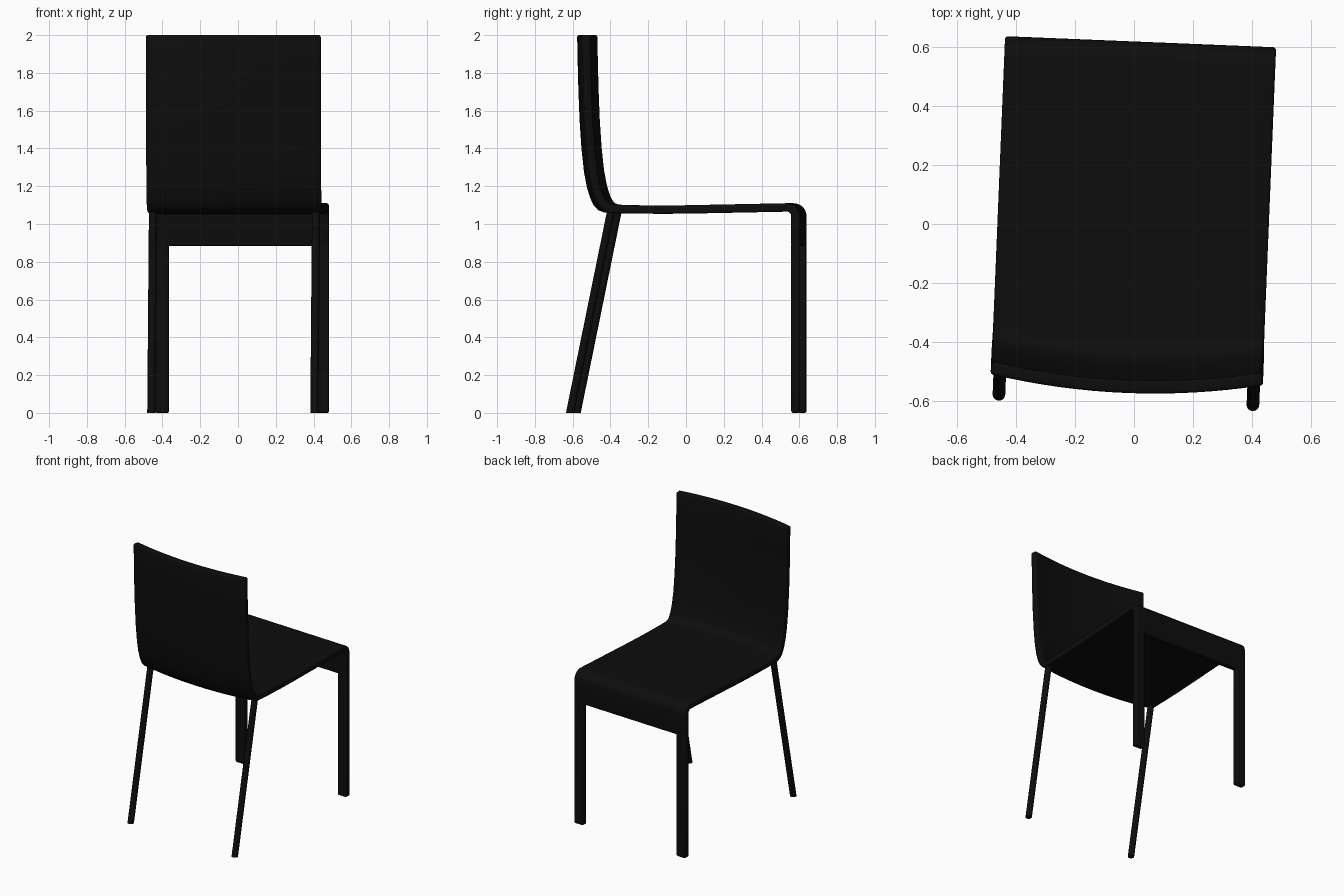
import bpy, bmesh, math

if "Cube" in bpy.data.objects:
    bpy.data.objects.remove(bpy.data.objects["Cube"])

YAW = math.radians(-2.35)      # the whole chair is turned slightly
HALF_W, THICK = 0.461, 0.044

black = bpy.data.materials.new("black")
black.diffuse_color = (0.004, 0.004, 0.004, 1)
black.use_nodes = True
black.node_tree.nodes["Principled BSDF"].inputs["Base Color"].default_value = black.diffuse_color


def finish(bm, name, bevel=0.0, solid=False):
    bmesh.ops.recalc_face_normals(bm, faces=bm.faces)
    me = bpy.data.meshes.new(name)
    bm.to_mesh(me)
    bm.free()
    ob = bpy.data.objects.new(name, me)
    bpy.context.collection.objects.link(ob)
    me.materials.append(black)
    ob.rotation_euler.z = YAW
    ob.location.x = -0.003
    if solid:
        m = ob.modifiers.new("thickness", 'SOLIDIFY')
        m.thickness, m.offset, m.use_even_offset = THICK, 0, True
    if bevel:
        m = ob.modifiers.new("soft edges", 'BEVEL')
        m.width, m.segments = bevel, 3
        m.limit_method, m.angle_limit = 'ANGLE', math.radians(50)
    bpy.context.view_layer.objects.active = ob
    ob.select_set(True)
    bpy.ops.object.shade_smooth_by_angle(angle=math.radians(40))
    ob.select_set(False)
    return ob


def arc(cy, cz, r, a0, a1, n=8):
    return [(cy + r * math.cos(math.radians(a0 + (a1 - a0) * i / n)),
             cz + r * math.sin(math.radians(a0 + (a1 - a0) * i / n))) for i in range(n + 1)]


# one-piece shell: backrest, seat and front apron as a swept (y, z) midline
profile = [(-0.508, 2.0), (-0.505, 1.85), (-0.501, 1.7), (-0.495, 1.55), (-0.485, 1.4),
           (-0.472, 1.28), (-0.457, 1.2), (-0.440, 1.145), (-0.424, 1.112), (-0.406, 1.092),
           (-0.382, 1.082), (-0.35, 1.079), (-0.25, 1.077), (-0.12, 1.076), (0.0, 1.077),
           (0.2, 1.081), (0.4, 1.085)]
profile += arc(0.552, 1.042, 0.046, 90, 0) + [(0.598, 0.884)]
N = 16
bm = bmesh.new()
rows = []
for y, z in profile:
    # the backrest bulges rearward, fading out along the seat
    w = 1.0 if z > 1.15 else max(0.0, min(1.0, (-0.1 - y) / 0.3))
    row = []
    for i in range(N + 1):
        t = 2 * i / N - 1
        row.append(bm.verts.new((t * HALF_W, y - 0.045 * w * (1 - t * t), z)))
    rows.append(row)
for a, b in zip(rows, rows[1:]):
    for i in range(N):
        bm.faces.new((a[i], a[i + 1], b[i + 1], b[i]))
finish(bm, "seat_shell", bevel=0.01, solid=True)

for side, label in ((-1, "left"), (1, "right")):
    # flat upright legs, flush with the apron (far side, +y)
    bm = bmesh.new()
    bmesh.ops.create_cube(bm, size=1)
    for v in bm.verts:
        v.co.x = side * (HALF_W - 0.037) + v.co.x * 0.074
        v.co.y = 0.598 + v.co.y * THICK
        v.co.z = (v.co.z + 0.5) * 0.9
    finish(bm, "flat_leg_" + label, bevel=0.01)

    # slanted round legs under the backrest
    bm = bmesh.new()
    bmesh.ops.create_cone(bm, cap_ends=True, segments=24, radius1=0.0215,
                          radius2=0.0215, depth=1)
    for v in bm.verts:
        t = v.co.z + 0.5
        v.co.x += side * 0.432
        v.co.y += -0.597 + 0.219 * t
        v.co.z = 1.075 * t
    finish(bm, "slanted_leg_" + label)
